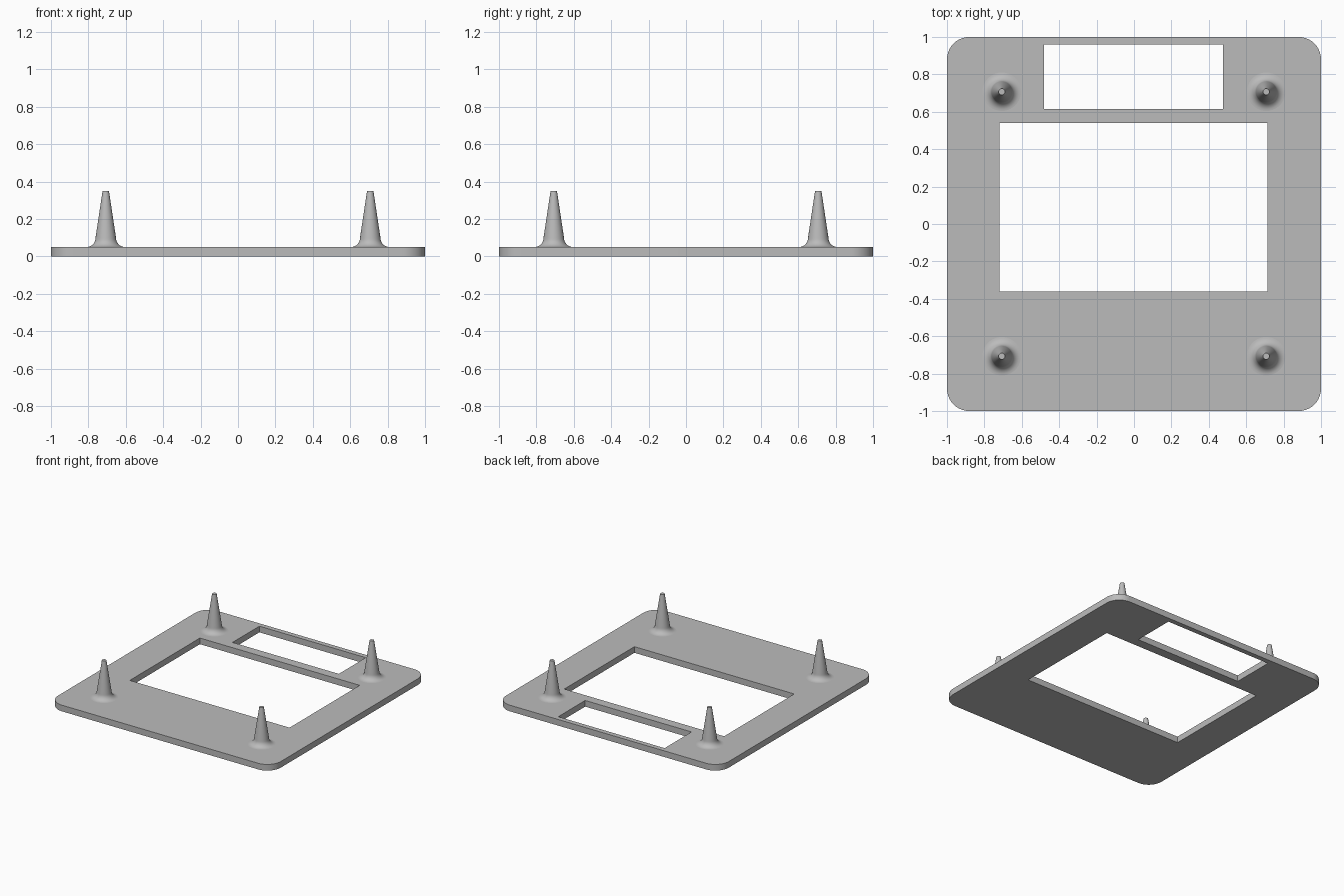
import bpy
import bmesh
from math import cos, sin, pi, radians

default = bpy.data.objects.get("Cube")
if default:
    bpy.data.objects.remove(default, do_unlink=True)

THICK, HEIGHT = 0.05, 0.35
CORNER, PEG_POS, PEG_SIDES = 0.12, 0.707, 40

# Material
grey = bpy.data.materials.new("plain grey")
grey.use_nodes = True
grey.diffuse_color = (0.5, 0.5, 0.5, 1)
grey.node_tree.nodes["Principled BSDF"].inputs["Base Color"].default_value = (0.5, 0.5, 0.5, 1)


def finish(obj):
    obj.data.materials.clear()
    obj.data.materials.append(grey)
    bpy.ops.object.select_all(action='DESELECT')
    obj.select_set(True)
    bpy.context.view_layer.objects.active = obj
    bpy.ops.object.shade_smooth_by_angle(angle=radians(35))


def rectangle(x0, x1, y0, y1):
    return [(x0, y0), (x1, y0), (x1, y1), (x0, y1)]


def rounded_square(half, radius, steps=10):
    c = half - radius
    points = []
    for quarter, (sx, sy) in enumerate([(1, 1), (-1, 1), (-1, -1), (1, -1)]):
        for i in range(steps + 1):
            a = (quarter + i / steps) * pi / 2
            points.append((sx * c + radius * cos(a), sy * c + radius * sin(a)))
    return points


# Base plate with two rectangular openings, from one filled outline
outline = bpy.data.curves.new("base_plate_outline", 'CURVE')
outline.dimensions = '2D'
outline.fill_mode = 'BOTH'
outline.extrude = THICK / 2
for loop in (rounded_square(1, CORNER),
             rectangle(-0.72, 0.715, -0.36, 0.54),
             rectangle(-0.48, 0.475, 0.615, 0.96)):
    spline = outline.splines.new('POLY')
    spline.points.add(len(loop) - 1)
    for point, (x, y) in zip(spline.points, loop):
        point.co = (x, y, 0, 1)
    spline.use_cyclic_u = True

source = bpy.data.objects.new("plate_outline", outline)
bpy.context.collection.objects.link(source)
bpy.context.view_layer.update()
mesh = bpy.data.meshes.new_from_object(
    source.evaluated_get(bpy.context.evaluated_depsgraph_get()))
bpy.data.objects.remove(source, do_unlink=True)

bm = bmesh.new()
bm.from_mesh(mesh)
bmesh.ops.remove_doubles(bm, verts=bm.verts, dist=0.0005)
bmesh.ops.translate(bm, verts=bm.verts, vec=(0, 0, THICK / 2))
bmesh.ops.recalc_face_normals(bm, faces=bm.faces)
bm.to_mesh(mesh)
bm.free()
plate = bpy.data.objects.new("base_plate", mesh)
bpy.context.collection.objects.link(plate)
finish(plate)

# Peg profile: concave fillet at the foot, then a straight taper
FILLET, FOOT, TIP = 0.048, 0.055, 0.017
profile = []
for i in range(9):
    a = i / 8 * pi / 2
    profile.append((FOOT + FILLET * (1 - sin(a)), THICK + FILLET * (1 - cos(a))))
profile.append((TIP, HEIGHT))


def make_peg(name, x, y):
    bm = bmesh.new()
    rings = []
    for r, z in profile:
        rings.append([bm.verts.new((r * cos(2 * pi * i / PEG_SIDES),
                                    r * sin(2 * pi * i / PEG_SIDES), z))
                      for i in range(PEG_SIDES)])
    for low, high in zip(rings, rings[1:]):
        for i in range(PEG_SIDES):
            j = (i + 1) % PEG_SIDES
            bm.faces.new((low[i], low[j], high[j], high[i]))
    bm.faces.new(rings[-1])
    mesh = bpy.data.meshes.new(name)
    bm.to_mesh(mesh)
    bm.free()
    peg = bpy.data.objects.new(name, mesh)
    peg.location = (x, y, 0)
    bpy.context.collection.objects.link(peg)
    finish(peg)


# Four tapered pegs
for side, sx in (("left", 1), ("right", -1)):
    for end, sy in (("front", -1), ("back", 1)):
        make_peg(f"{end}_{side}_peg", sx * PEG_POS, sy * PEG_POS)
